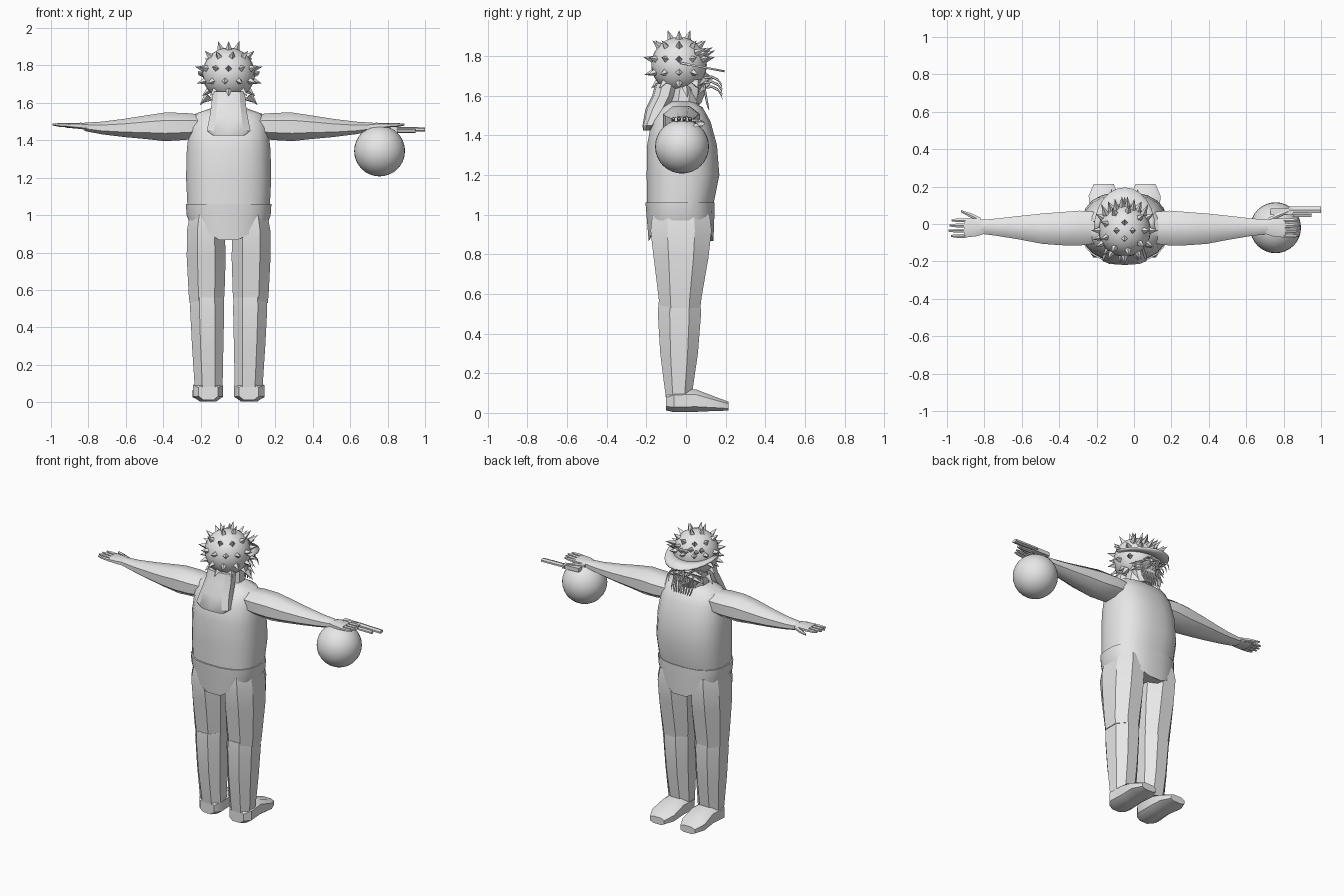
import bpy, bmesh, math
from mathutils import Vector

cube = bpy.data.objects.get("Cube")
if cube:
    bpy.data.objects.remove(cube, do_unlink=True)

grey = bpy.data.materials.new("plain_grey")
grey.use_nodes = True
grey.diffuse_color = (0.8, 0.8, 0.8, 1)
grey.node_tree.nodes["Principled BSDF"].inputs["Base Color"].default_value = (0.8, 0.8, 0.8, 1)

MID = -0.05  # body centre line
SIDES = (("left", 1), ("right", -1))


def finish(bm, name, smooth=35):
    bmesh.ops.recalc_face_normals(bm, faces=bm.faces)
    mesh = bpy.data.meshes.new(name)
    bm.to_mesh(mesh)
    bm.free()
    mesh.materials.append(grey)
    obj = bpy.data.objects.new(name, mesh)
    bpy.context.collection.objects.link(obj)
    if smooth:
        bpy.ops.object.select_all(action="DESELECT")
        obj.select_set(True)
        bpy.context.view_layer.objects.active = obj
        bpy.ops.object.shade_smooth_by_angle(angle=math.radians(smooth))
    return obj


def loft(bm, axis, rings, sides=8, square=1.0, s=1):
    """Skin rings of (position, centre a, centre b, radius a, radius b) along an axis."""
    place = {"x": lambda p, a, b: (p, a, b),
             "y": lambda p, a, b: (a, p, b),
             "z": lambda p, a, b: (a, b, p)}[axis]
    loops = []
    for p, ca, cb, ra, rb in rings:
        loop = []
        for i in range(sides):
            t = 2 * math.pi * (i + 0.5) / sides
            c, n = math.cos(t), math.sin(t)
            a = ca + ra * math.copysign(abs(c) ** square, c)
            b = cb + rb * math.copysign(abs(n) ** square, n)
            x, y, z = place(p, a, b)
            loop.append(bm.verts.new((MID + s * x, y, z)))
        loops.append(loop)
    for low, high in zip(loops, loops[1:]):
        for i in range(sides):
            j = (i + 1) % sides
            bm.faces.new((low[i], low[j], high[j], high[i]))
    bm.faces.new(loops[0])
    bm.faces.new(loops[-1])
    return loops


def part(name, axis, rings, sides=8, square=1.0, s=1, smooth=35):
    bm = bmesh.new()
    loft(bm, axis, rings, sides, square, s)
    return finish(bm, name, smooth)


def spike(bm, base, direction, radius, length, sides=4):
    """Add a pointed cone standing on a base point."""
    d = Vector(direction).normalized()
    turn = d.to_track_quat("Z", "Y")
    tip = bm.verts.new(Vector(base) + d * length)
    ring = [bm.verts.new(Vector(base) + turn @ Vector((radius * math.cos(2 * math.pi * i / sides),
            radius * math.sin(2 * math.pi * i / sides), 0))) for i in range(sides)]
    for i in range(sides):
        bm.faces.new((ring[i], ring[(i + 1) % sides], tip))
    bm.faces.new(ring)


def ball(name, centre, radius, cols, rows):
    bm = bmesh.new()
    bmesh.ops.create_uvsphere(bm, u_segments=cols, v_segments=rows, radius=radius)
    bmesh.ops.translate(bm, verts=bm.verts, vec=centre)
    return finish(bm, name, 60)


# Torso and neck
part("torso", "z", [(1.04, 0, -.03, .222, .168), (1.2, 0, -.015, .23, .185),
                    (1.35, 0, -.02, .226, .178), (1.47, 0, -.025, .212, .15),
                    (1.54, 0, -.02, .185, .105), (1.57, 0, -.02, .1, .06)], 20, .8, smooth=45)
part("neck", "z", [(1.52, 0, -.02, .1, .08), (1.66, 0, 0, .085, .09)], 10)

# Briefs with a V shaped lower edge
bm = bmesh.new()
hem = loft(bm, "z", [(.84, 0, -.025, .21, .165), (1.0, 0, -.028, .227, .173),
                     (1.06, 0, -.03, .231, .176)], 20, .8)[0]
for v in hem:
    v.co.z = .84 + .55 * abs(v.co.x - MID)
finish(bm, "briefs", 45)

for side, s in SIDES:
    # Legs and feet
    part(side + "_thigh", "z", [(.53, .118, -.03, .098, .11), (.58, .118, -.03, .103, .116),
                                (.78, .12, -.025, .112, .148), (.92, .122, -.025, .108, .165),
                                (1.0, .115, -.025, .1, .155)], 8, .9, s, 30)
    part(side + "_shin", "z", [(.08, .107, -.037, .08, .07), (.3, .112, -.035, .09, .102),
                               (.5, .115, -.033, .098, .117), (.56, .115, -.033, .095, .113)],
         8, .9, s, 30)
    part(side + "_foot", "y", [(-.1, .108, .055, .055, .045), (-.06, .11, .06, .085, .06),
                               (.05, .108, .062, .08, .06), (.15, .112, .045, .085, .037),
                               (.215, .112, .034, .056, .024)], 8, .7, s, 40)

    # Arms and hands
    part(side + "_arm", "x", [(.15, -.02, 1.475, .09, .068), (.24, -.022, 1.474, .1, .078),
                              (.34, -.025, 1.472, .095, .082), (.44, -.025, 1.47, .087, .068),
                              (.56, -.02, 1.466, .068, .052), (.68, -.017, 1.466, .05, .036),
                              (.77, -.015, 1.472, .04, .024)], 8, .9, s, 40)
    part(side + "_palm", "x", [(.74, -.015, 1.473, .036, .02), (.79, -.018, 1.477, .05, .018),
                               (.86, -.022, 1.48, .054, .012)], 8, .7, s)
    bm = bmesh.new()
    for i in range(4):
        y = -.064 + .028 * i
        reach = .095 - .012 * abs(i - 1.3)
        loft(bm, "x", [(.85, y, 1.48, .011, .011), (.85 + reach * .6, y, 1.482, .011, .01),
                       (.85 + reach, y, 1.484, .006, .005)], 6, 1, s)
    loft(bm, "x", [(.77, .02, 1.474, .016, .013), (.82, .045, 1.474, .014, .011),
                   (.875, .068, 1.474, .007, .006)], 6, 1, s)
    finish(bm, side + "_fingers")

# Head and the spikes over it
HEAD = Vector((MID, -.035, 1.755))
ball("head", HEAD, .14, 24, 14)
bm = bmesh.new()
for tilt, count in ((18, 4), (48, 9), (78, 12), (106, 11), (130, 8)):
    for i in range(count):
        turn = 2 * math.pi * (i + .5 * (tilt % 4)) / count
        t = math.radians(tilt)
        d = Vector((math.sin(t) * math.cos(turn), math.sin(t) * math.sin(turn), math.cos(t)))
        if d.y > .55 and d.z < .2:
            continue
        spike(bm, HEAD + d * .132, d, .02, .052)
finish(bm, "head_spikes", 0)

# Hair hanging over the back of the neck
part("neck_hair", "z", [(1.425, .0, -.195, .085, .022), (1.45, 0, -.185, .122, .034),
                        (1.53, 0, -.145, .105, .06), (1.6, 0, -.11, .095, .06),
                        (1.66, 0, -.095, .09, .06)], 10, .8, smooth=25)

# Face: jaw, nose, brow tufts and moustache
part("jaw", "z", [(1.56, 0, .03, .055, .05), (1.61, 0, .035, .085, .065),
                  (1.68, 0, .035, .095, .075)], 8)
bm = bmesh.new()
spike(bm, (MID, .08, 1.7), (0, 1, -.25), .03, .065, 5)
finish(bm, "nose", 0)
bm = bmesh.new()
for _, s in SIDES:
    for i in range(4):
        x = MID + s * (.015 + .028 * i)
        spike(bm, (x, .085 - .012 * i, 1.8 + .015 * (i % 2)), (s * .15 * i, 1, .45), .018, .07)
    for drop in (0, .025):
        spike(bm, (MID + s * .015, .1, 1.685 - drop), (s, -.35, -.3 - drop * 8), .024, .14)
    spike(bm, (MID + s * .11, .0, 1.64), (s * .6, .1, -.7), .022, .07)
finish(bm, "brow_and_moustache", 0)

# Curling whiskers below the face
bm = bmesh.new()
for i in range(8):
    x = -.07 + .02 * i
    drop = .025 * (i % 3)
    loft(bm, "y", [(.09, x, 1.69 - drop, .005, .007), (.13, x, 1.695 - drop, .005, .007),
                   (.16, x, 1.68 - drop, .005, .008), (.178, x, 1.655 - drop, .004, .009),
                   (.185, x, 1.625 - drop, .002, .003)], 5)
    loft(bm, "z", [(1.53, x * .8, .115, .003, .003), (1.57, x, .105, .006, .006),
                   (1.66, x, .09, .006, .006)], 5)
finish(bm, "whiskers")

# Visor: a sloping crescent plate
bm = bmesh.new()
inner, outer = [], []
for i in range(13):
    t = math.pi * i / 12
    for edge, rx, ry in ((inner, .135, .1), (outer, .165, .225)):
        y = -.03 + ry * math.sin(t)
        edge.append(bm.verts.new((MID + rx * math.cos(t), y, 1.765 - .19 * (y + .03))))
for i in range(12):
    bm.faces.new((inner[i], outer[i], outer[i + 1], inner[i + 1]))
visor = finish(bm, "visor", 30)
thick = visor.modifiers.new("thickness", "SOLIDIFY")
thick.thickness = .01
thick.offset = 0

# Ball under the left hand, and the slim tool beside it
ball("hand_ball", (.757, -.02, 1.343), .136, 32, 16)
bm = bmesh.new()
loft(bm, "x", [(.78, .065, 1.462, .024, .018), (.9, .068, 1.458, .024, .018)], 4)
loft(bm, "x", [(.88, .075, 1.462, .02, .011), (1.05, .075, 1.458, .02, .011)], 6)
loft(bm, "x", [(.9, .05, 1.45, .014, .01), (1.0, .05, 1.45, .014, .01)], 6)
loft(bm, "z", [(1.42, .82, .055, .016, .014), (1.46, .82, .062, .02, .016)], 4)
finish(bm, "hand_tool")
